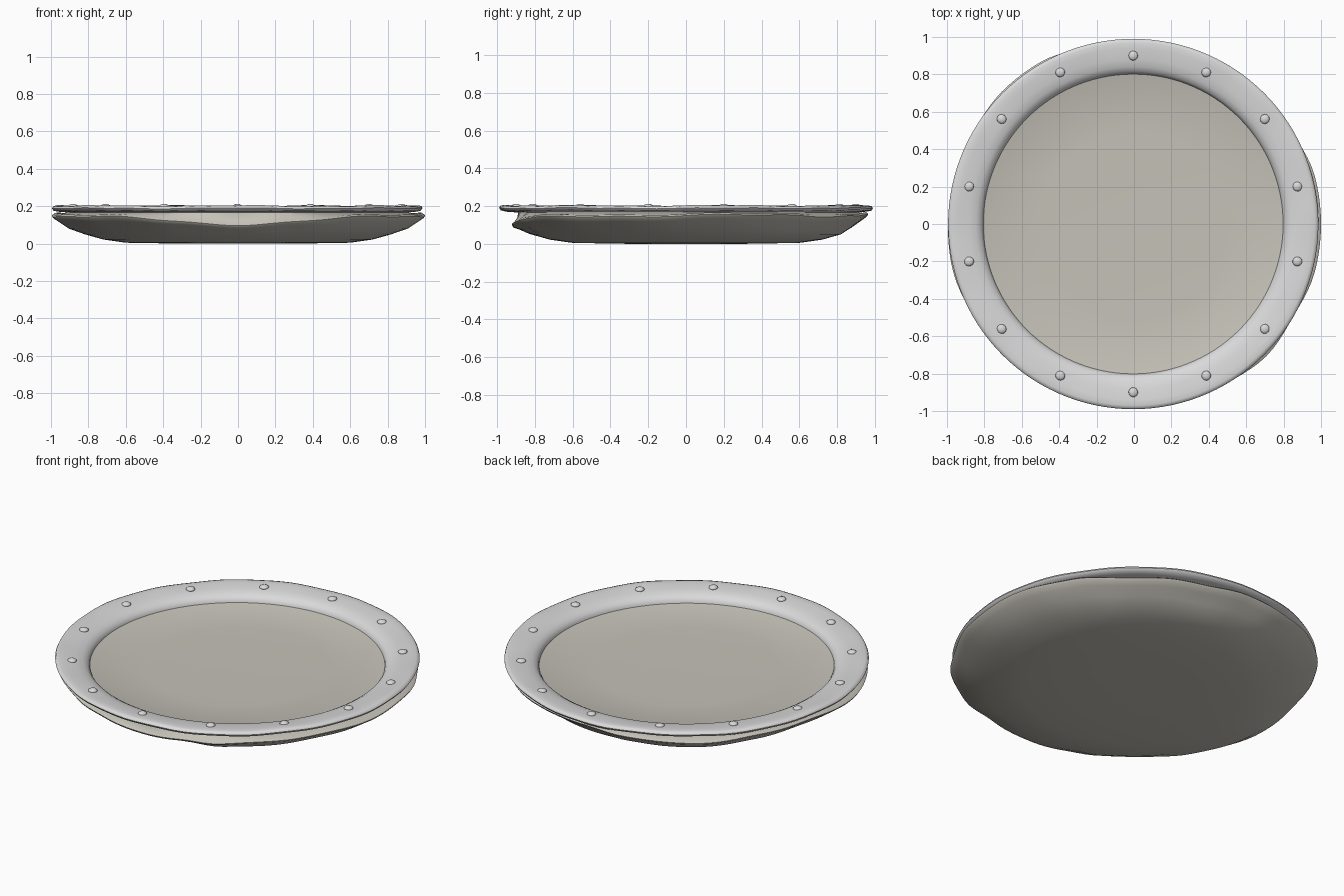
import bpy, bmesh, math, random
from mathutils import Vector

old = bpy.data.objects.get("Cube")
if old:
    bpy.data.objects.remove(old, do_unlink=True)

random.seed(4)
SEGMENTS = 120
RIVETS = 14


def make_material(name, rgb, roughness):
    mat = bpy.data.materials.new(name)
    mat.use_nodes = True
    mat.diffuse_color = (*rgb, 1)
    bsdf = mat.node_tree.nodes["Principled BSDF"]
    bsdf.inputs["Base Color"].default_value = (*rgb, 1)
    bsdf.inputs["Roughness"].default_value = roughness
    return mat


hide = make_material("pale hide", (0.56, 0.54, 0.48), 0.8)
metal = make_material("light grey metal", (0.70, 0.70, 0.71), 0.5)


def finish(bm, name, mat, angle=50):
    bmesh.ops.recalc_face_normals(bm, faces=bm.faces)
    mesh = bpy.data.meshes.new(name)
    bm.to_mesh(mesh)
    bm.free()
    mesh.materials.append(mat)
    obj = bpy.data.objects.new(name, mesh)
    bpy.context.collection.objects.link(obj)
    bpy.ops.object.select_all(action="DESELECT")
    obj.select_set(True)
    bpy.context.view_layer.objects.active = obj
    bpy.ops.object.shade_smooth_by_angle(angle=math.radians(angle))
    return obj


def lathe(name, profile_at, mat, closed=False):
    """Sweep a profile, which may change with the angle, around z."""
    bm = bmesh.new()
    rings = []
    for i in range(SEGMENTS):
        a = math.tau * i / SEGMENTS
        rings.append([bm.verts.new((r * math.cos(a), r * math.sin(a), z))
                      for r, z in profile_at(a)])
    count = len(rings[0])
    for i in range(SEGMENTS):
        p, q = rings[i], rings[(i + 1) % SEGMENTS]
        for j in range(count if closed else count - 1):
            k = (j + 1) % count
            bm.faces.new((p[j], q[j], q[k], p[k]))
    if not closed:
        bm.faces.new([ring[0] for ring in rings])
        bm.faces.new([ring[-1] for ring in rings])
    return finish(bm, name, mat)


# Uneven edge of the hide, every 15 degrees counter-clockwise from +x
EDGE = [1.0, 1.0, 0.98, 0.96, 0.96, 0.95, 0.965, 0.98, 1.0, 1.0, 0.99, 0.98,
        0.995, 1.0, 0.99, 0.975, 0.96, 0.94, 0.92, 0.94, 0.985, 1.0, 0.985, 1.0]


def edge_radius(a):
    t = a / math.tau * len(EDGE)
    i, f = int(t), t - int(t)
    f = f * f * (3 - 2 * f)
    return EDGE[i % len(EDGE)] * (1 - f) + EDGE[(i + 1) % len(EDGE)] * f


def hide_profile(a):
    # The folded edge sags towards the front and ripples all round
    front = math.exp(-((a - 1.5 * math.pi) / 0.6) ** 2)
    z = 0.15 - 0.045 * front + 0.006 * math.sin(5 * a) + 0.003 * math.sin(13 * a)
    r = edge_radius(a)
    return [(0.3, 0), (0.6, 0.005), (0.72, 0.022), (0.82, 0.05),
            (r - 0.09, z * 0.55), (r - 0.035, z * 0.8), (r - 0.006, z - 0.01),
            (r, z), (r - 0.012, z + 0.009),
            (min(r - 0.03, 0.94), z * 0.4 + 0.1), (0.89, 0.174),
            (0.84, 0.16), (0.8, 0.145), (0.5, 0.138), (0.2, 0.135)]


lathe("hide_body", hide_profile, hide)


def rim_profile(a):
    # Hammered metal band, slightly higher at its outer edge
    w = 0.002 * math.sin(7 * a) + 0.0015 * math.sin(17 * a + 1)
    return [(0.8, 0.138), (0.803, 0.155), (0.815, 0.173), (0.84, 0.187),
            (0.88, 0.196), (0.94, 0.202 + w), (0.97, 0.203 + w),
            (0.985, 0.199 + w), (0.99, 0.189 + w), (0.982, 0.177 + w),
            (0.95, 0.17), (0.88, 0.165), (0.83, 0.15)]


rim = lathe("metal_rim", rim_profile, metal, closed=True)
rim.location.x = -0.004

# Domed rivets evenly spaced around the rim
for n in range(RIVETS):
    a = math.pi / 2 + math.tau * n / RIVETS
    bm = bmesh.new()
    bmesh.ops.create_uvsphere(bm, u_segments=12, v_segments=8, radius=1)
    bmesh.ops.scale(bm, vec=Vector((0.026, 0.025, 0.013)), verts=bm.verts)
    rivet = finish(bm, f"rivet_{n + 1}", metal)
    rivet.location = (0.9 * math.cos(a) - 0.004, 0.9 * math.sin(a), 0.199)
    rivet.rotation_euler.z = random.uniform(0, math.tau)
